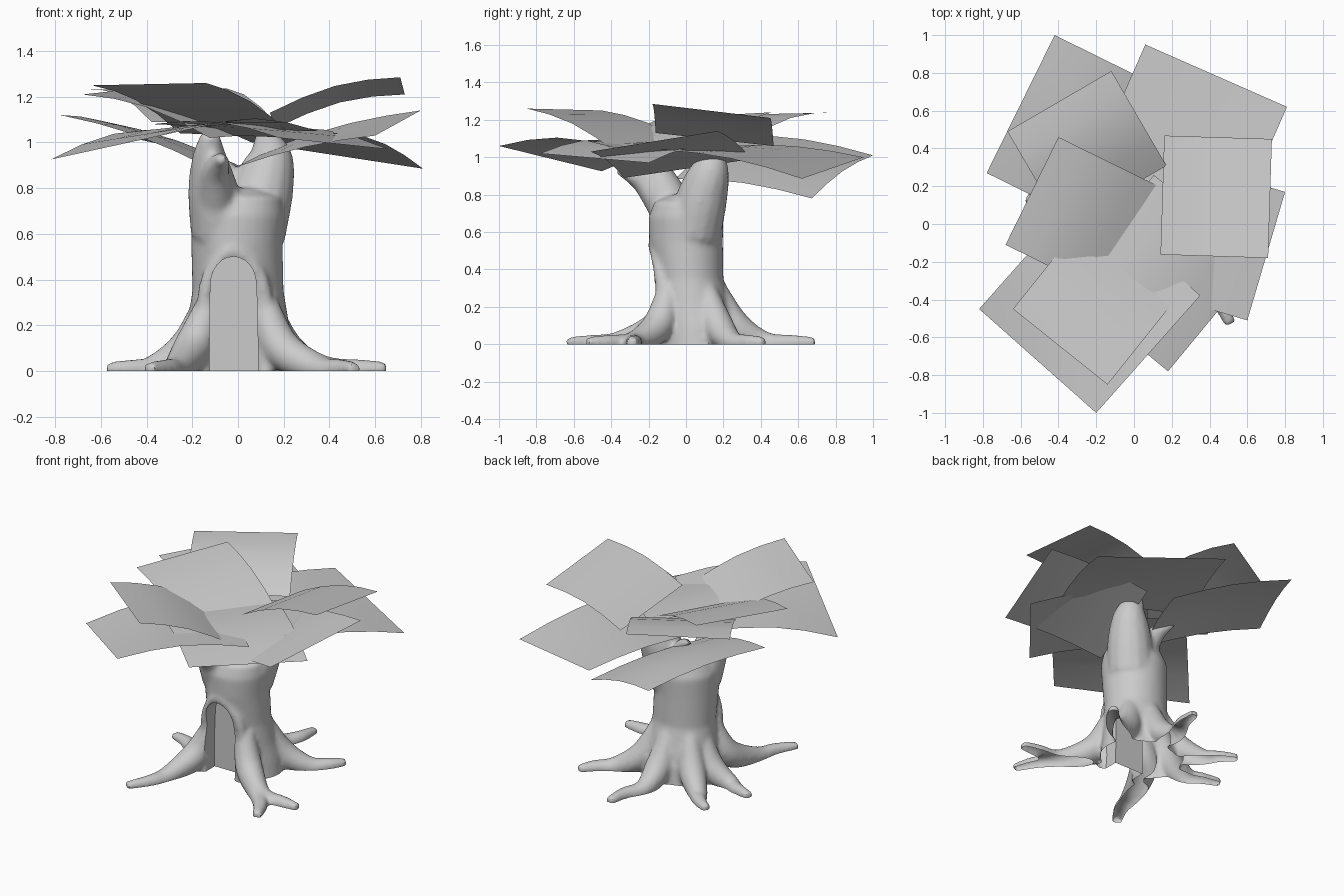
import bpy, bmesh, math
from mathutils import Vector

if "Cube" in bpy.data.objects:
    bpy.data.objects.remove(bpy.data.objects["Cube"])


def add_object(name, bm):
    mesh = bpy.data.meshes.new(name)
    bm.to_mesh(mesh)
    bm.free()
    ob = bpy.data.objects.new(name, mesh)
    bpy.context.collection.objects.link(ob)
    return ob


def loft(bm, rings):
    """Closed skin through a list of rings of points."""
    loops = [[bm.verts.new(p) for p in r] for r in rings]
    n = len(loops[0])
    for a, b in zip(loops, loops[1:]):
        for i in range(n):
            j = (i + 1) % n
            bm.faces.new((a[i], a[j], b[j], b[i]))
    bm.faces.new(loops[0][::-1])
    bm.faces.new(loops[-1])


def spline(pts, steps=5):
    """Catmull-Rom through 4D points (x, y, z, radius)."""
    p = [Vector(q) for q in pts]
    p = [2 * p[0] - p[1]] + p + [2 * p[-1] - p[-2]]
    out = []
    for i in range(1, len(p) - 2):
        a, b, c, d = p[i - 1:i + 3]
        for k in range(steps):
            t = k / steps
            out.append(0.5 * (2 * b + (c - a) * t + (2 * a - 5 * b + 4 * c - d) * t * t
                              + (3 * b - a - 3 * c + d) * t ** 3))
    return out + [p[-2]]


def tube(bm, pts, n=14):
    path = spline(pts)
    rings = []
    side = None
    for i, q in enumerate(path):
        t = (path[min(i + 1, len(path) - 1)] - path[max(i - 1, 0)]).to_3d().normalized()
        if side is None:
            side = t.orthogonal()
        side = (side - t * side.dot(t)).normalized()
        up = t.cross(side)
        c, r = q.to_3d(), max(q[3], 0.008)
        rings.append([c + r * (side * math.cos(2 * math.pi * k / n) + up * math.sin(2 * math.pi * k / n))
                      for k in range(n)])
    loft(bm, rings)


# Trunk core: z, centre x, centre y, radius x, radius y
bm = bmesh.new()
core = [(-.05, 0, .06, .27, .215), (.1, 0, .055, .25, .205), (.2, 0, .04, .225, .2),
        (.35, 0, .017, .2, .183), (.55, -.005, 0, .2, .197), (.68, 0, 0, .205, .2),
        (.76, .01, 0, .18, .17), (.8, .01, 0, .08, .08)]
loft(bm, [[(cx + rx * math.cos(k * math.pi / 16), cy + ry * math.sin(k * math.pi / 16), z)
           for k in range(32)] for z, cx, cy, rx, ry in core])

# Roots: shoulder xy, knee xy, tip xy
roots = [((.19, -.15), (.35, -.28), (.51, -.53)),
         ((.19, -.15), (.37, -.27), (.65, -.29)),
         ((.2, .17), (.35, .25), (.51, .42)),
         ((.02, .26), (.02, .42), (.09, .69)),
         ((-.18, .19), (-.3, .3), (-.46, .44)),
         ((-.22, .06), (-.37, .06), (-.57, .14)),
         ((-.2, -.15), (-.27, -.36), (-.39, -.63))]
for s, k, t in roots:
    tube(bm, [(s[0] * .6, s[1] * .6, .3, .06), (s[0], s[1], .1, .085),
              (k[0], k[1], .01, .06), ((k[0] + t[0]) / 2 + .02, (k[1] + t[1]) / 2, .008, .045),
              (t[0], t[1], .01, .03)])

# Branches
tube(bm, [(-.08, -.05, .62, .13), (-.11, -.11, .8, .11), (-.125, -.17, .94, .075), (-.12, -.22, 1.04, .04)])
tube(bm, [(-.1, -.12, .74, .09), (-.1, -.22, .86, .065), (-.08, -.3, .91, .045), (-.07, -.37, .93, .02)])
tube(bm, [(.06, .04, .6, .15), (.11, .09, .8, .135), (.14, .135, .94, .1), (.11, .17, 1.05, .035)])
tube(bm, [(0, .08, .74, .09), (-.07, .13, .88, .055), (-.16, .2, .96, .015)])

# Raised lip around the hollow
tube(bm, [(-.15, -.15, -.04, .035), (-.15, -.13, .25, .035), (-.12, -.145, .42, .035),
          (-.02, -.175, .53, .03), (.09, -.145, .42, .035), (.12, -.13, .25, .035),
          (.12, -.15, -.04, .035)])
bmesh.ops.recalc_face_normals(bm, faces=bm.faces[:])
raw = add_object("trunk_raw", bm)

# Arched cutter for the hollow
bm = bmesh.new()
arch = [(-.125, -.1), (.09, -.1), (.085, .25)]
arch += [(-.02 + .1 * math.cos(math.pi * k / 12), .38 + .12 * math.sin(math.pi * k / 12)) for k in range(13)]
arch += [(-.125, .25)]
loft(bm, [[(x, y, z) for x, z in arch] for y in (-.5, -.07)])
bmesh.ops.recalc_face_normals(bm, faces=bm.faces[:])
cutter = add_object("hollow_cutter", bm)
cutter.hide_render = True

# Blend everything, carve the hollow, trim at the ground
m = raw.modifiers.new("blend", 'REMESH')
m.mode = 'VOXEL'
m.voxel_size = .014
m = raw.modifiers.new("soften", 'SMOOTH')
m.factor = .5
m.iterations = 8
m = raw.modifiers.new("hollow", 'BOOLEAN')
m.operation = 'DIFFERENCE'
m.solver = 'EXACT'
m.object = cutter
bpy.context.view_layer.update()
dg = bpy.context.evaluated_depsgraph_get()
mesh = bpy.data.meshes.new_from_object(raw.evaluated_get(dg))
bm = bmesh.new()
bm.from_mesh(mesh)
bmesh.ops.bisect_plane(bm, geom=bm.verts[:] + bm.edges[:] + bm.faces[:], plane_co=(0, 0, 0),
                       plane_no=(0, 0, 1), clear_inner=True)
trunk = add_object("trunk", bm)
bpy.data.objects.remove(raw)
bpy.data.objects.remove(cutter)


# Foliage sheets: two outer corners, depth inwards, inner heights, arch along and across
def leaf(name, p, q, depth, zp, zq, bump, cross=0):
    p, q = Vector(p), Vector(q)
    d = q - p
    inward = Vector((-d.y, d.x, 0)).normalized()
    if inward.dot(p + q) > 0:
        inward = -inward
    bm = bmesh.new()
    n = 4
    grid = []
    for i in range(n + 1):
        t = i / n
        row = []
        for j in range(n + 1):
            s = j / n
            o = p.lerp(q, s)
            c = o + inward * depth * t
            c.z = (o.z + (zp + (zq - zp) * s - o.z) * t
                   + bump * math.sin(math.pi * t) + cross * math.sin(math.pi * s))
            row.append(bm.verts.new(c))
        grid.append(row)
    for i in range(n):
        for j in range(n):
            bm.faces.new((grid[i][j], grid[i][j + 1], grid[i + 1][j + 1], grid[i + 1][j]))
    bmesh.ops.recalc_face_normals(bm, faces=bm.faces[:])
    if sum(f.normal.z for f in bm.faces) < 0:
        bmesh.ops.reverse_faces(bm, faces=bm.faces[:])
    return add_object(name, bm)


leaves = [
    leaf("leaf_back_right", (.81, .62, .885), (.06, .95, 1.0), .82, 1.04, 1.06, .03),
    leaf("leaf_back_left", (-.42, 1.0, 1.01), (-.78, .27, 1.12), .74, .78, .885, .03, .03),
    leaf("leaf_back_left_upper", (-.12, .81, 1.24), (-.67, .49, 1.23), .58, 1.08, 1.09, .05),
    leaf("leaf_left_upper", (-.4, .46, 1.24), (-.68, -.11, 1.21), .62, 1.04, 1.02, .04),
    leaf("leaf_front_left", (-.82, -.45, .925), (-.2, -1.0, 1.06), .83, 1.05, 1.05, .05),
    leaf("leaf_front_left_upper", (-.64, -.45, 1.25), (-.14, -.85, 1.26), .62, 1.04, 1.02, .04),
    leaf("leaf_front_right", (.18, -.78, 1.02), (.66, -.2, .97), .72, 1.08, 1.06, .04),
    leaf("leaf_right", (.8, .17, 1.14), (.6, -.51, 1.03), .64, .99, .89, .02),
    leaf("leaf_right_upper", (.73, .45, 1.21), (.71, -.18, 1.285), .57, 1.06, 1.13, .04),
]

# Smooth shading
bpy.ops.object.select_all(action='DESELECT')
for ob in leaves + [trunk]:
    ob.select_set(True)
bpy.context.view_layer.objects.active = trunk
bpy.ops.object.shade_smooth_by_angle(angle=math.radians(40))
